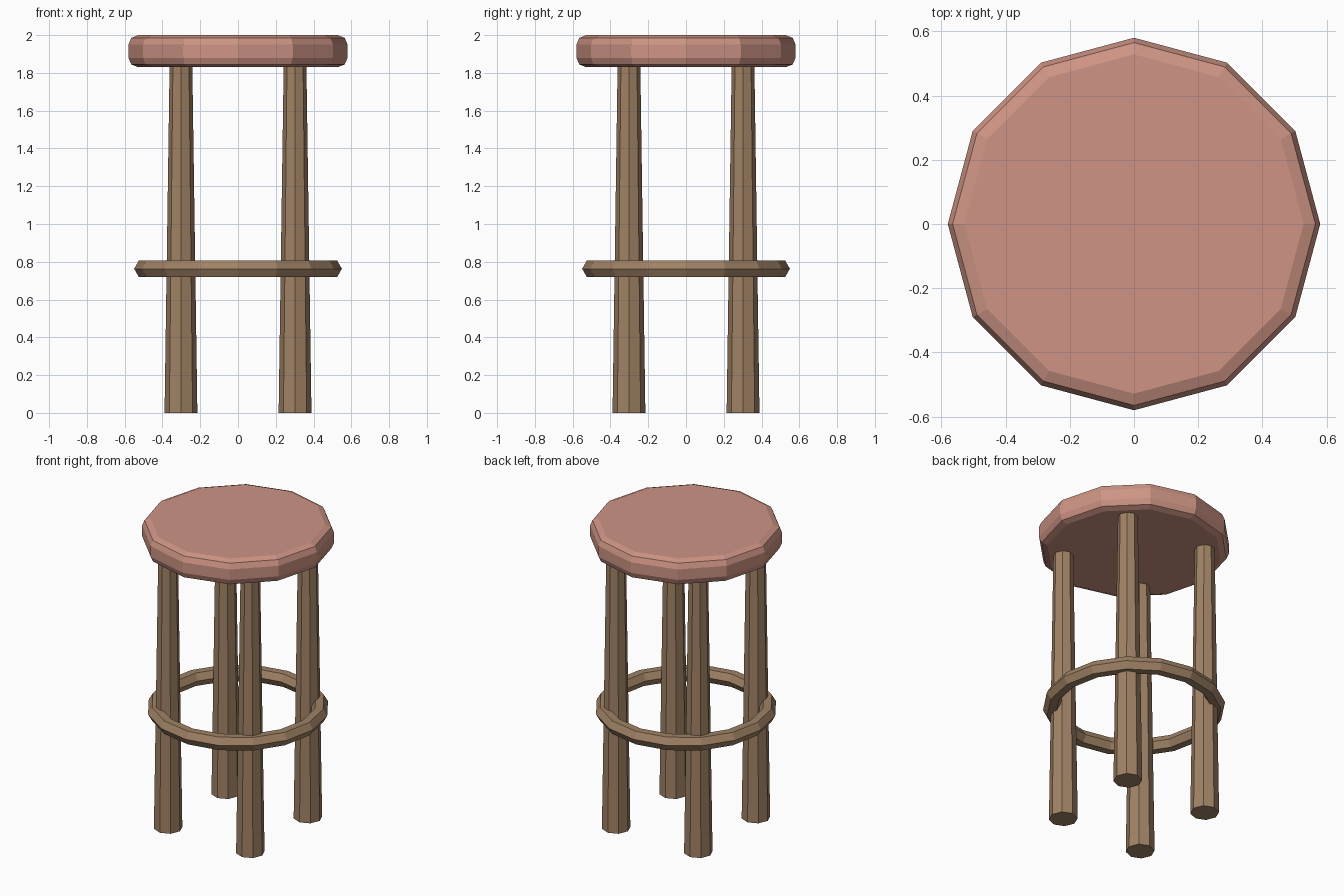
import bpy
from math import radians

cube = bpy.data.objects.get("Cube")
if cube:
    bpy.data.objects.remove(cube, do_unlink=True)


def make_material(name, color):
    mat = bpy.data.materials.new(name)
    mat.use_nodes = True
    mat.diffuse_color = color
    mat.node_tree.nodes["Principled BSDF"].inputs["Base Color"].default_value = color
    return mat


def finish(name, mat):
    obj = bpy.context.object
    obj.name = obj.data.name = name
    obj.data.materials.append(mat)
    return obj


def prism(name, mat, sides, r_bottom, r_top, x, y, z_bottom, z_top):
    """Upright tapered prism with a corner on the x axis."""
    bpy.ops.mesh.primitive_cone_add(
        vertices=sides, radius1=r_bottom, radius2=r_top, depth=z_top - z_bottom,
        location=(x, y, (z_bottom + z_top) / 2))
    return finish(name, mat)


pink = make_material("dusty pink", (0.61, 0.296, 0.231, 1))
wood = make_material("brown wood", (0.352, 0.223, 0.13, 1))

# Twelve-sided seat with rounded rims
seat = prism("seat", pink, 12, 0.58, 0.58, 0, 0, 1.83, 2.0)
bevel = seat.modifiers.new("rounded rims", 'BEVEL')
bevel.width = 0.05
bevel.segments = 2
bevel.limit_method = 'ANGLE'
bevel.angle_limit = radians(60)

# Four tapered octagonal legs
for front_back, y in (("front", -0.302), ("back", 0.302)):
    for side, x in (("left", 0.302), ("right", -0.302)):
        prism(f"{front_back}_{side}_leg", wood, 8, 0.087, 0.06, x, y, 0, 1.85)

# Ring-shaped footrest
bpy.ops.mesh.primitive_torus_add(
    major_segments=16, minor_segments=6, major_radius=0.5, minor_radius=0.05,
    location=(0, 0, 0.763))
footrest = finish("footrest_ring", wood)
for face in footrest.data.polygons:
    face.use_smooth = False
